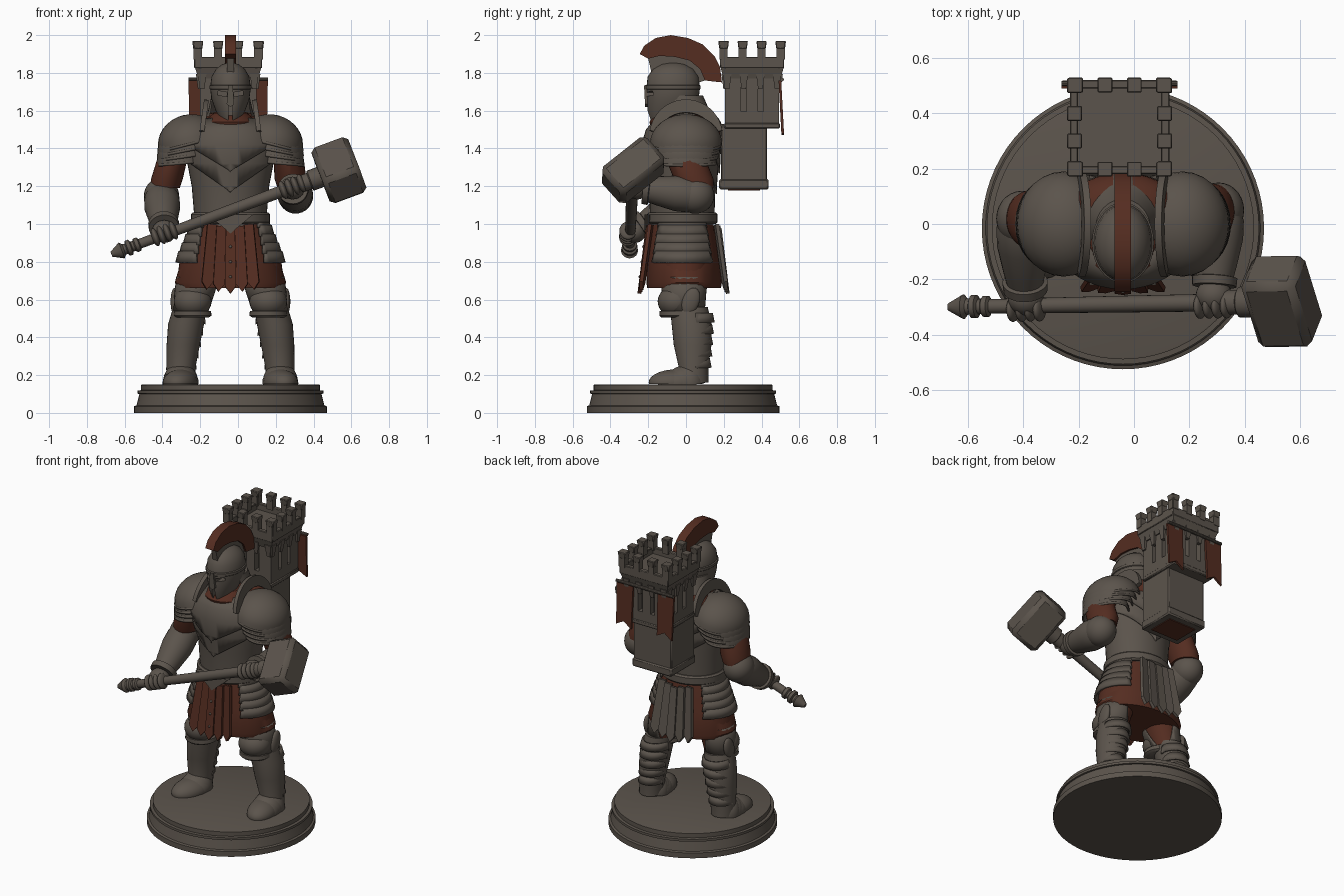
import bpy, bmesh
from math import sin, cos, pi, radians
from mathutils import Vector, Matrix

if "Cube" in bpy.data.objects:
    bpy.data.objects.remove(bpy.data.objects["Cube"])
CX = -0.04          # the figure and plinth share this centre line
parts = []


def material(name, rgb):
    m = bpy.data.materials.new(name)
    m.use_nodes = True
    m.diffuse_color = (*rgb, 1)
    m.node_tree.nodes["Principled BSDF"].inputs["Base Color"].default_value = (*rgb, 1)
    return m


STONE = material("stone_grey", (0.105, 0.088, 0.072))
RED = material("rust_red", (0.09, 0.026, 0.015))


def finish(name, bm, mat, solid=0, bevel=0):
    bmesh.ops.recalc_face_normals(bm, faces=bm.faces)
    me = bpy.data.meshes.new(name)
    bm.to_mesh(me)
    bm.free()
    me.materials.append(mat)
    ob = bpy.data.objects.new(name, me)
    ob.location.x = CX
    bpy.context.collection.objects.link(ob)
    if solid:
        ob.modifiers.new("thickness", 'SOLIDIFY').thickness = solid
    if bevel:
        b = ob.modifiers.new("bevel", 'BEVEL')
        b.width, b.segments = bevel, 1
    parts.append(ob)
    return ob


def trim(bm, cuts):
    for co, no in cuts:
        bmesh.ops.bisect_plane(bm, geom=bm.verts[:] + bm.edges[:] + bm.faces[:],
                               plane_co=co, plane_no=no, clear_inner=True)


def loft(name, pts, mat=STONE, n=32, caps=True, cuts=(), solid=0):
    """Rings of (x,y,z,rx,ry) lie flat; rings of (x,y,z,r) follow the path."""
    bm, rings = bmesh.new(), []
    for i, p in enumerate(pts):
        q = Matrix.Identity(3)
        if len(p) == 4:
            t = Vector(pts[min(i + 1, len(pts) - 1)][:3]) - Vector(pts[max(i - 1, 0)][:3])
            q = Vector((0, 0, 1)).rotation_difference(t).to_matrix()
        rx, ry = p[3], p[-1]
        rings.append([bm.verts.new(Vector(p[:3]) + q @ Vector((rx * cos(a), ry * sin(a), 0)))
                      for a in (2 * pi * k / n for k in range(n))])
    for a, b in zip(rings, rings[1:]):
        for k in range(n):
            bm.faces.new((a[k], a[(k + 1) % n], b[(k + 1) % n], b[k]))
    if caps:
        bm.faces.new(rings[0])
        bm.faces.new(rings[-1])
    trim(bm, cuts)
    return finish(name, bm, mat, solid)


def ball(name, c, r, mat=STONE, rot=Matrix(), cuts=(), solid=0):
    bm = bmesh.new()
    bmesh.ops.create_uvsphere(bm, u_segments=28, v_segments=16, radius=1)
    trim(bm, cuts)
    bm.transform(Matrix.Translation(c) @ rot @ Matrix.Diagonal((*r, 1)))
    return finish(name, bm, mat, solid)


def box(name, c, size, mat=STONE, rot=Matrix(), bevel=0, top=1):
    bm = bmesh.new()
    bmesh.ops.create_cube(bm, size=1)
    for v in bm.verts:
        if v.co.z > 0:
            v.co.xy *= top
    bm.transform(Matrix.Translation(c) @ rot @ Matrix.Diagonal((*size, 1)))
    return finish(name, bm, mat, 0, bevel)


def prism(name, outline, thick, mat, matrix):
    """Outline in local x,z, thickened along local y."""
    bm = bmesh.new()
    f = bm.faces.new([bm.verts.new((x, -thick / 2, z)) for x, z in outline])
    new = bmesh.ops.extrude_face_region(bm, geom=[f])["geom"]
    bmesh.ops.translate(bm, vec=(0, thick, 0), verts=[g for g in new if isinstance(g, bmesh.types.BMVert)])
    bm.transform(matrix)
    return finish(name, bm, mat)


def carve(ob, cutters):
    for c in cutters:
        parts.remove(c)
        c.hide_render = True
        c.hide_set(True)
        b = ob.modifiers.new("cut", 'BOOLEAN')
        b.operation, b.object, b.solver = 'DIFFERENCE', c, 'EXACT'


def R(deg, axis):
    return Matrix.Rotation(radians(deg), 4, axis)


T = Matrix.Translation

# plinth
loft("plinth", [(0, -.015, z, r, r) for z, r in
                ((0, .51), (.035, .51), (.04, .497), (.1, .482), (.102, .492), (.118, .492),
                 (.12, .474), (.148, .474), (.15, .468))], n=72)

# legs
for s, side in ((1, "left"), (-1, "right")):
    toe = R(12 * s, 'Z')
    ball(side + "_boot", (.265 * s, -.055, .16), (.09, .145, .07), rot=toe, cuts=[((0, 0, -.1), (0, 0, 1))])
    for i in range(3):
        ball(side + "_boot_lame", (.264 * s, -.025 + .02 * i, .16), (.094, .125 - .02 * i, .078 + .014 * i),
             rot=toe @ R(6, 'X'), cuts=[((0, 0, -.1), (0, 0, 1))])
    loft(side + "_greave", [(.265 * s, .035, .16, .075, .085), (.262 * s, .04, .24, .077, .078),
                            (.25 * s, .035, .36, .088, .1), (.235 * s, .03, .47, .095, .106),
                            (.215 * s, .015, .56, .088, .1)])
    for i in range(5):
        loft(side + "_calf_lame", [((.26 - .008 * i) * s, .05, .24 + .06 * i, .08 + .004 * i, .086 + .004 * i),
                                   ((.255 - .008 * i) * s, .05, .29 + .06 * i, .07 + .004 * i, .076 + .004 * i)],
             cuts=[((0, .05, 0), (0, 1, 0))], caps=False, solid=.012)
    loft(side + "_thigh", [(.21 * s, 0, .54, .088, .095), (.19 * s, -.01, .63, .1, .11),
                           (.15 * s, -.01, .8, .12, .13)], RED)
    loft(side + "_thigh_guard", [(.21 * s, 0, .54, .094, .1), (.19 * s, -.01, .63, .107, .117),
                                 (.17 * s, -.01, .72, .117, .127)],
         cuts=[((.13 * s, .04, 0), (s, -.7, 0))], caps=False, solid=.008)
    ball(side + "_knee_guard", (.2 * s, -.05, .59), (.1, .1, .085))
    loft(side + "_knee_rim", [(.2 * s, -.04, .505, .085, .09), (.2 * s, -.04, .515, .1, .1), (.2 * s, -.04, .54, .097, .1)])
    ball(side + "_knee_wing", (.295 * s, .025, .59), (.022, .045, .075), rot=R(-20, 'X'))

# skirt and its straps
loft("skirt", [(0, -.01, .66, .28, .195), (0, -.01, .69, .295, .2), (0, -.015, .84, .25, .19),
               (0, -.02, 1.0, .19, .165)], RED)
strap = ((-.024, .17), (.024, .17), (.03, -.14), (0, -.18), (-.03, -.14))
for i in range(-2, 3):
    drop = .83 - .01 * (2 - abs(i))
    for back, mat, name in ((1, STONE, "back_strap"), (-1, RED, "front_strap")):
        m = T((.056 * i, -.013 + back * (.212 - .007 * abs(i)), drop)) @ R(6 * i * back, 'Z') \
            @ R(7 * back, 'X') @ R(-3 * i, 'Y')
        prism(name, strap, .02, mat, m)
for z in (.72, .8, .88):
    ball("strap_stud", (0, -.243 + (z - .72) * .12, z), (.008,) * 3)

# side tassets
for s, side in ((1, "left"), (-1, "right")):
    for i in range(5):
        z, r = 1.04 - .046 * i, .2 + .019 * i
        loft(side + "_tasset", [(0, -.02, z - .058, r + .016, .188 + .006 * i), (0, -.02, z, r, .175 + .006 * i)],
             cuts=[(((.15 + .008 * i) * s, 0, 0), (s, 0, 0))], caps=False, solid=.014)

# torso armour
body = [(0, -.02, .97, .185, .165), (0, -.02, 1.08, .195, .172), (0, -.02, 1.2, .205, .175),
        (0, -.025, 1.32, .228, .188), (0, -.025, 1.42, .24, .192), (0, -.02, 1.5, .21, .175), (0, -.02, 1.56, .13, .13)]
loft("cuirass", body, n=40)
for name, low, k, grow in (("chest_plate", 1.28, .6, 1.1), ("rib_plate", 1.17, .7, 1.05)):
    loft(name, [(x, y, z, rx * grow, ry * grow) for x, y, z, rx, ry in body], n=40, solid=.012,
         caps=False, cuts=[((0, 0, low), (-k * s, 0, 1)) for s in (1, -1)])
loft("belt", [(0, -.02, z, r, r - .022) for z, r in ((1.0, .2), (1.01, .21), (1.05, .21), (1.06, .2))])
prism("belt_point", ((-.12, .05), (.12, .05), (0, -.05)), .03, STONE, T((0, -.205, 1.0)))
ball("back_cloth", (0, .06, 1.5), (.2, .125, .1), RED)
ball("back_plate", (0, .068, 1.5), (.085, .125, .108))
loft("scarf", [(0, -.04, 1.51, .15, .145), (0, -.045, 1.54, .14, .15), (0, -.045, 1.565, .115, .13),
               (0, -.045, 1.585, .09, .1)], RED)

# shoulder guards
arc = [radians(10 + 8 * i) for i in range(21)]
rim = [(.195 * cos(a), .2 * sin(a)) for a in arc] + [(.15 * cos(a), .13 * sin(a)) for a in reversed(arc)]
for s, side in ((1, "left"), (-1, "right")):
    half = [((0, 0, 0), (0, 0, 1))]
    for i in range(4):
        ball(side + ("_shoulder_lame" if i else "_shoulder_guard"),
             ((.215 + .016 * i) * s, 0, 1.43 - .034 * i), (.17 - .014 * i, .19 - .009 * i, .15 - .014 * i),
             rot=R((14 - 3 * i) * s, 'Y'), cuts=half, solid=.014)
    prism(side + "_shoulder_rim", rim, .025, STONE, T((.155 * s, 0, 1.46)) @ R(-8 * s, 'Y') @ R(90, 'Z'))

# arms: sleeve, forearm guard and cuff run from elbow to hand
A, B = Vector((-.63, -.3, .84)), Vector((.574, -.28, 1.285))
shaft = (B - A).normalized()
for side, elbow, grip, sh in (("left", (.345, .05, 1.15), .795, .3), ("right", (-.365, .02, 1.15), .233, -.3)):
    e, hand = Vector(elbow), A.lerp(B, grip)
    loft(side + "_sleeve", [(e.x * .95, e.y, 1.19, .078, .095), (e.x * .92, e.y * .8, 1.24, .084, .105),
                            (sh * 1.03, 0, 1.34, .08, .105), (sh * .9, 0, 1.42, .07, .09)], RED)
    ball(side + "_elbow", e, (.093, .1, .095))
    loft(side + "_forearm", [(*e.lerp(hand, t), r) for t, r in
                             ((-.05, .075), (.1, .094), (.3, .095), (.6, .077), (.72, .068), (.73, .082), (.82, .08))], n=24)
    ball(side + "_palm", hand.lerp(e, .08), (.065, .06, .06))
    for i in range(4):
        f = hand + shaft * (.034 * i - .051)
        ball(side + "_finger", f + Vector((0, -.012, .004)), (.019, .046, .05), rot=R(-20, 'Y'))

# war hammer
loft("hammer_shaft", [(*A.lerp(B, t), r) for t, r in
     ((0, .014), (.012, .022), (.045, .045), (.055, .03), (.065, .028), (.07, .042), (.085, .042), (.09, .028),
      (.1, .028), (.105, .038), (.12, .038), (.125, .026), (.5, .03), (.83, .032), (.835, .045), (.87, .045),
      (.875, .056), (.93, .056))], n=20)
long_axis = Vector((-.21, .76, .61))
long_axis = (long_axis - shaft * long_axis.dot(shaft)).normalized()
turn = Matrix((shaft, long_axis, shaft.cross(long_axis))).transposed().to_4x4()
box("hammer_head", B, (.208, .31, .193), rot=turn, bevel=.026)

# helmet with eye and mouth slits
helm = loft("helmet", [(0, y, z, rx, ry) for z, y, rx, ry in
            ((1.54, -.1, .05, .085), (1.6, -.085, .078, .12), (1.66, -.07, .1, .137), (1.72, -.068, .108, .142),
             (1.78, -.068, .1, .135), (1.82, -.068, .077, .108), (1.845, -.068, .045, .065), (1.855, -.068, .01, .015))])
carve(helm, [box("slit_cutter", (.043 * s, -.19, 1.69), (.05, .1, .022), rot=R(-10 * s, 'Y')) for s in (1, -1)]
      + [box("slit_cutter", (0, -.2, 1.585), (.022, .08, .1))])
prism("nose_guard", ((-.012, .1), (.012, .1), (.02, 0), (0, -.015), (-.02, 0)), .02, STONE,
      T((0, -.207, 1.635)) @ R(3, 'X'))
loft("brow_band", [(0, -.068, z, r, r + .034) for z, r in ((1.712, .108), (1.716, .112), (1.732, .112), (1.736, .106))])
loft("neck_guard", [(0, .01, 1.57, .13, .14), (0, 0, 1.6, .118, .125), (0, -.02, 1.68, .1, .11)],
     cuts=[((0, -.06, 0), (0, 1, 0))])

# crest
side_on = R(90, 'Z')
outer = [(-.245, 1.9), (-.22, 1.945), (-.16, 1.985), (-.08, 2.0), (.01, 1.985), (.09, 1.95), (.15, 1.89), (.18, 1.83), (.19, 1.75)]
inner = [(.14, 1.755), (.1, 1.76), (.075, 1.82), (.02, 1.865), (-.06, 1.885), (-.14, 1.89), (-.2, 1.875)]
prism("crest", outer + inner, .06, RED, side_on)
prism("crest_holder", inner[1:] + [(-.18, 1.79), (-.05, 1.82), (.04, 1.74)], .035, STONE, side_on)

# tower carried on the back
TX, TY = -.012, .35
box("tower_base", (TX, .307, 1.36), (.28, .245, .34), bevel=.006)
box("tower_foot", (TX, .307, 1.21), (.29, .262, .055), bevel=.008)
box("tower_underside", (TX, .307, 1.181), (.2, .17, .008), RED)
box("tower_ledge", (TX, .35, 1.52), (.31, .295, .03), bevel=.006)
keep = box("tower_keep", (TX, TY, 1.665), (.3, .285, .29))
slits = []
for d in (-.045, .045):
    slits += [box("slit_cutter", (TX + d, TY, 1.67), (.03, .5, .15)),
              box("slit_cutter", (TX, TY + d, 1.67), (.5, .03, .15))]
carve(keep, slits)
box("tower_core", (TX, TY, 1.665), (.22, .205, .28))
box("tower_flare", (TX, TY, 1.8), (.315, .3, .06), top=1.12)
box("tower_deck", (TX, TY, 1.835), (.33, .31, .02))
for s in (1, -1):
    box("parapet", (TX + .165 * s, TY, 1.855), (.03, .34, .06), bevel=.004)
    box("parapet", (TX, TY + .155 * s, 1.855), (.36, .03, .06), bevel=.004)
    for k in (-1.5, -.5, .5, 1.5):
        for x, y in ((TX + .163 * s, TY + .1 * k), (TX + .106 * k, TY + .152 * s)):
            box("merlon", (x, y, 1.905), (.042, .042, .07))
            box("merlon_cap", (x, y, 1.948), (.044, .044, .042), bevel=.004, top=1.25)
        for x, y in ((TX + .148 * s, TY + .088 * k), (TX + .092 * k, TY + .14 * s)):
            box("corbel", (x, y, 1.755), (.024, .024, .08), top=1.9)
    # banner at each rear corner
    prism("banner", ((-.06, .15), (.06, .15), (.055, -.13), (0, -.1), (-.055, -.14)), .014, RED,
          T((TX + .15 * s, .505, 1.61)) @ R(3, 'X'))
loft("banner_pole", [(TX - .21, .508, 1.765, .01), (TX + .21, .508, 1.765, .01)], n=10)

# smooth shading with sharp edges kept
bpy.ops.object.select_all(action='DESELECT')
for ob in parts:
    ob.select_set(True)
bpy.context.view_layer.objects.active = parts[0]
bpy.ops.object.shade_smooth_by_angle(angle=radians(35))
